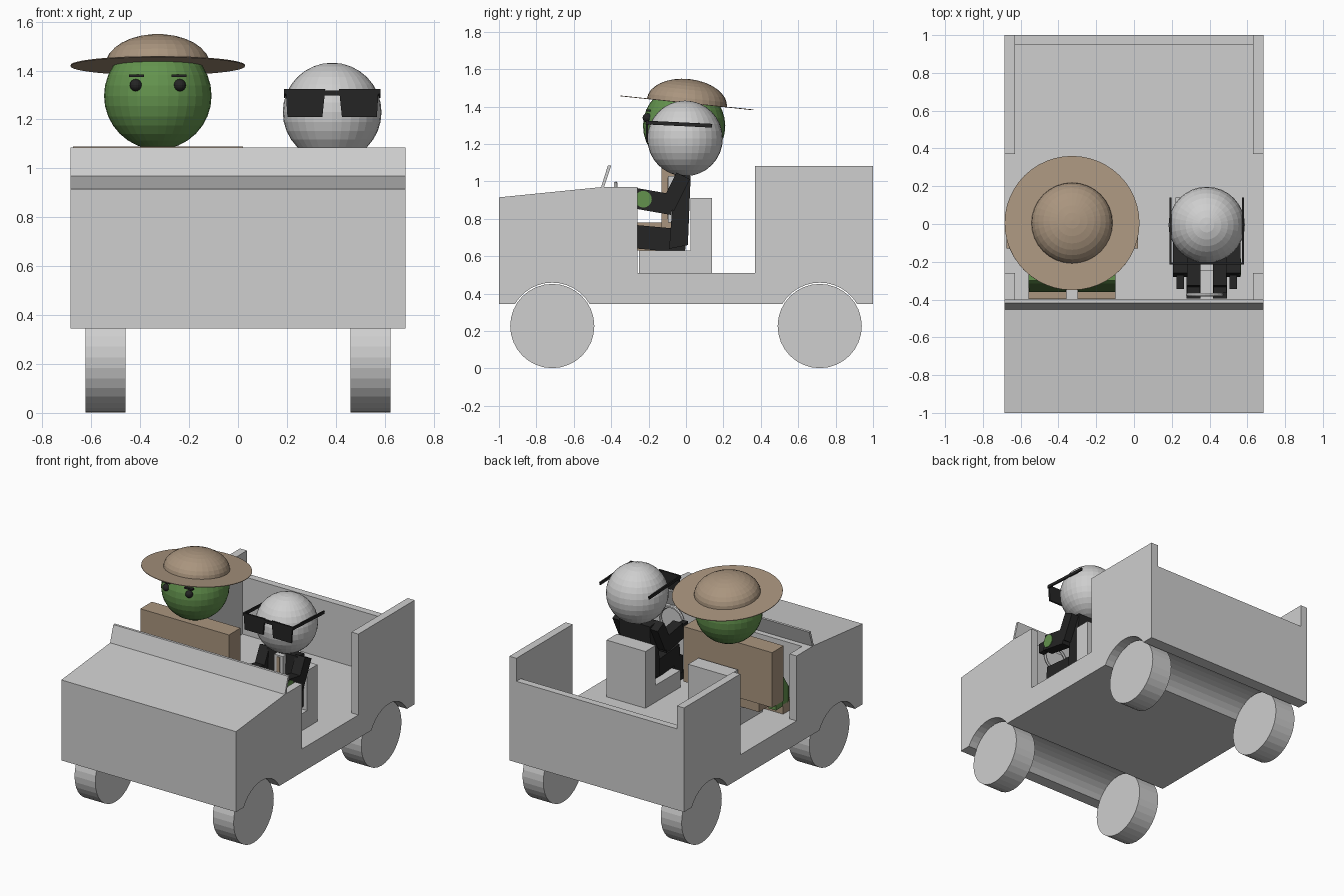
import bpy, bmesh, math
from mathutils import Vector, Matrix

if "Cube" in bpy.data.objects:
    bpy.data.objects.remove(bpy.data.objects["Cube"])


def colour(name, rgb):
    m = bpy.data.materials.new(name)
    m.diffuse_color = (*rgb, 1)
    m.use_nodes = True
    m.node_tree.nodes["Principled BSDF"].inputs["Base Color"].default_value = m.diffuse_color
    return m


GREY = colour("pale grey", (0.62, 0.62, 0.62))
TAN = colour("tan", (0.40, 0.30, 0.21))
GREEN = colour("leaf green", (0.125, 0.29, 0.075))
OLIVE = colour("dark green", (0.07, 0.15, 0.04))
BLACK = colour("soft black", (0.018, 0.018, 0.018))


def finish(name, bm, mat):
    bmesh.ops.recalc_face_normals(bm, faces=bm.faces)
    me = bpy.data.meshes.new(name)
    bm.to_mesh(me)
    bm.free()
    me.materials.append(mat)
    ob = bpy.data.objects.new(name, me)
    bpy.context.collection.objects.link(ob)
    return ob


def extrude_x(name, profile, x0, x1, mat):
    """Extrude a (y, z) outline between two x positions."""
    bm = bmesh.new()
    face = bm.faces.new([bm.verts.new((x0, y, z)) for y, z in profile])
    new = bmesh.ops.extrude_face_region(bm, geom=[face])["geom"]
    bmesh.ops.translate(bm, vec=(x1 - x0, 0, 0),
                        verts=[v for v in new if isinstance(v, bmesh.types.BMVert)])
    return finish(name, bm, mat)


def box(name, x, y, z, mat):
    return extrude_x(name, [(y[0], z[0]), (y[1], z[0]), (y[1], z[1]), (y[0], z[1])],
                     x[0], x[1], mat)


def limb(name, x, a, b, width, thick, mat):
    """Square bar in the y-z plane from a to b."""
    d = (Vector(b) - Vector(a)).normalized()
    n = Vector((-d.y, d.x)) * thick / 2
    a, b = Vector(a), Vector(b)
    return extrude_x(name, [a + n, b + n, b - n, a - n], x - width / 2, x + width / 2, mat)


def ball(name, centre, r, mat, segs=32, rings=16):
    bm = bmesh.new()
    bmesh.ops.create_uvsphere(bm, u_segments=segs, v_segments=rings, radius=r,
                              matrix=Matrix.Translation(centre))
    return finish(name, bm, mat)


def disc_x(name, centre, r, depth, mat, segs=32):
    bm = bmesh.new()
    m = Matrix.Translation(centre) @ Matrix.Rotation(math.pi / 2, 4, 'Y')
    bmesh.ops.create_cone(bm, cap_ends=True, segments=segs, radius1=r, radius2=r,
                          depth=depth, matrix=m)
    return finish(name, bm, mat)


# ---- car body: hood and floor with wheel channels running across
AXLE_Y, AXLE_Z = 0.715, 0.227


def arch(cy):
    r, base = 0.232, math.asin((0.345 - AXLE_Z) / 0.232)
    return [(cy + r * math.cos(t), AXLE_Z + r * math.sin(t))
            for t in (base + (math.pi - 2 * base) * i / 12 for i in range(13))]


body = [(-1, 0.345), (-1, 0.915), (-0.45, 0.97), (-0.40, 0.97), (-0.40, 0.51),
        (1, 0.51), (1, 0.345)] + arch(AXLE_Y) + arch(-AXLE_Y)
extrude_x("car_body", body, -0.685, 0.685, GREY)
for s, side in ((-1, "left"), (1, "right")):
    xs = sorted((s * 0.63, s * 0.685))
    box(f"front_side_wall_{side}", xs, (-0.40, -0.26), (0.51, 0.97), GREY)
    box(f"rear_side_wall_{side}", xs, (0.37, 1), (0.51, 1.083), GREY)
box("tailgate", (-0.63, 0.63), (0.95, 1), (0.51, 0.92), GREY)
extrude_x("windshield", [(-0.455, 0.965), (-0.44, 0.965), (-0.40, 1.085), (-0.418, 1.085)],
          -0.685, 0.685, GREY)

# ---- wheels
for s in (-1, 1):
    for cy in (-AXLE_Y, AXLE_Y):
        disc_x("wheel", (s * 0.542, cy, AXLE_Z), 0.225, 0.163, GREY)

# ---- seats: L-shaped side outline
seat = [(-0.25, 0.51), (0.14, 0.51), (0.14, 0.912), (0.025, 0.912), (0.025, 0.63), (-0.25, 0.63)]
extrude_x("driver_seat", seat, 0.22, 0.525, GREY)
extrude_x("passenger_seat", seat, -0.425, -0.115, GREY)

# ---- steering wheel
bpy.ops.mesh.primitive_torus_add(major_segments=24, minor_segments=6, major_radius=0.09,
                                 minor_radius=0.01, location=(0.375, -0.375, 0.9),
                                 rotation=(math.pi / 2, 0, 0))
wheel = bpy.context.object
wheel.name = "steering_wheel"
wheel.data.materials.append(GREY)

# ---- passenger head and face
PX = -0.328
ball("passenger_head", (PX, -0.01, 1.297), 0.22, GREEN)
for s in (-1, 1):
    ball("eye", (PX + s * 0.09, -0.207, 1.34), 0.025, BLACK, 16, 8)
    box("eyebrow", (PX + s * 0.087 - 0.03, PX + s * 0.087 + 0.03), (-0.215, -0.19),
        (1.373, 1.384), BLACK)

# ---- hat: tilted brim disc and low dome
tilt = Matrix.Translation((PX, 0.005, 1.42)) @ Matrix.Rotation(math.radians(-6), 4, 'X')
bm = bmesh.new()
bmesh.ops.create_cone(bm, cap_ends=True, segments=48, radius1=0.357, radius2=0.357,
                      depth=0.004, matrix=tilt)
finish("hat_brim", bm, TAN)
bm = bmesh.new()
bmesh.ops.create_uvsphere(bm, u_segments=32, v_segments=16, radius=1)
bmesh.ops.delete(bm, geom=[v for v in bm.verts if v.co.z < -0.01], context='VERTS')
bm.transform(tilt @ Matrix.Diagonal((0.215, 0.215, 0.128, 1)))
finish("hat_dome", bm, TAN)

# ---- passenger body and legs
box("passenger_torso", (-0.675, 0.02), (-0.13, 0), (0.70, 1.09), TAN)
for x in (PX - 0.13, PX + 0.13):
    box("passenger_thigh", (x - 0.1, x + 0.1), (-0.27, -0.02), (0.63, 0.78), TAN)
    extrude_x("passenger_knee", [(-0.27, 0.64), (-0.27, 0.77), (-0.30, 0.77), (-0.34, 0.70),
                                 (-0.34, 0.57), (-0.28, 0.57)], x - 0.1, x + 0.1, GREEN)
    extrude_x("passenger_shin", [(-0.30, 0.765), (-0.36, 0.68), (-0.36, 0.57), (-0.31, 0.57)],
              x - 0.099, x + 0.099, OLIVE)
    box("passenger_boot", (x - 0.1, x + 0.1), (-0.398, -0.29), (0.512, 0.58), TAN)
for x in (-0.64, -0.015):
    box("passenger_hand", (x - 0.03, x + 0.03), (-0.13, -0.05), (0.66, 0.765), GREEN)

# ---- driver head and sunglasses
DX = 0.385
ball("driver_head", (DX, -0.005, 1.23), 0.202, GREY)
for s in (-1, 1):
    bm = bmesh.new()
    lens = [(0.028, 1.325), (0.19, 1.325), (0.183, 1.21), (0.04, 1.21)]
    f = bm.faces.new([bm.verts.new((DX + s * a, -0.215, z)) for a, z in lens])
    ext = bmesh.ops.extrude_face_region(bm, geom=[f])["geom"]
    bmesh.ops.translate(bm, vec=(0, 0.012, 0),
                        verts=[v for v in ext if isinstance(v, bmesh.types.BMVert)])
    finish("sunglass_lens", bm, BLACK)
    limb("sunglass_arm", DX + s * 0.192, (-0.215, 1.315), (0.14, 1.298), 0.01, 0.02, BLACK)
box("sunglass_bridge", (DX - 0.05, DX + 0.05), (-0.215, -0.2), (1.298, 1.318), BLACK)

# ---- driver suit
extrude_x("driver_torso", [(-0.09, 0.64), (0.01, 0.66), (0.025, 1.03), (-0.06, 1.04)],
          0.265, 0.505, BLACK)
box("shirt_front", (DX - 0.035, DX + 0.035), (-0.096, -0.06), (0.78, 1.03), GREY)
box("neck_tie", (DX - 0.012, DX + 0.012), (-0.1, -0.07), (0.80, 1.02), TAN)
for s in (-1, 1):
    x = DX + s * 0.14
    limb("upper_arm", x, (-0.015, 1.03), (-0.10, 0.86), 0.075, 0.08, BLACK)
    limb("forearm", x, (-0.07, 0.875), (-0.27, 0.91), 0.075, 0.11, BLACK)
    box("driver_hand", (x - 0.02, x + 0.02), (-0.345, -0.27), (0.87, 0.94), BLACK)
    x = DX + s * 0.07
    limb("driver_thigh", x, (0.0, 0.68), (-0.33, 0.71), 0.075, 0.125, BLACK)
    box("driver_shin", (x - 0.035, x + 0.035), (-0.365, -0.27), (0.512, 0.68), BLACK)
    box("driver_shoe", (x - 0.037, x + 0.037), (-0.395, -0.27), (0.512, 0.56), BLACK)
disc_x("sleeve_badge", (DX + 0.178, -0.228, 0.905), 0.045, 0.008, GREEN, 16)
